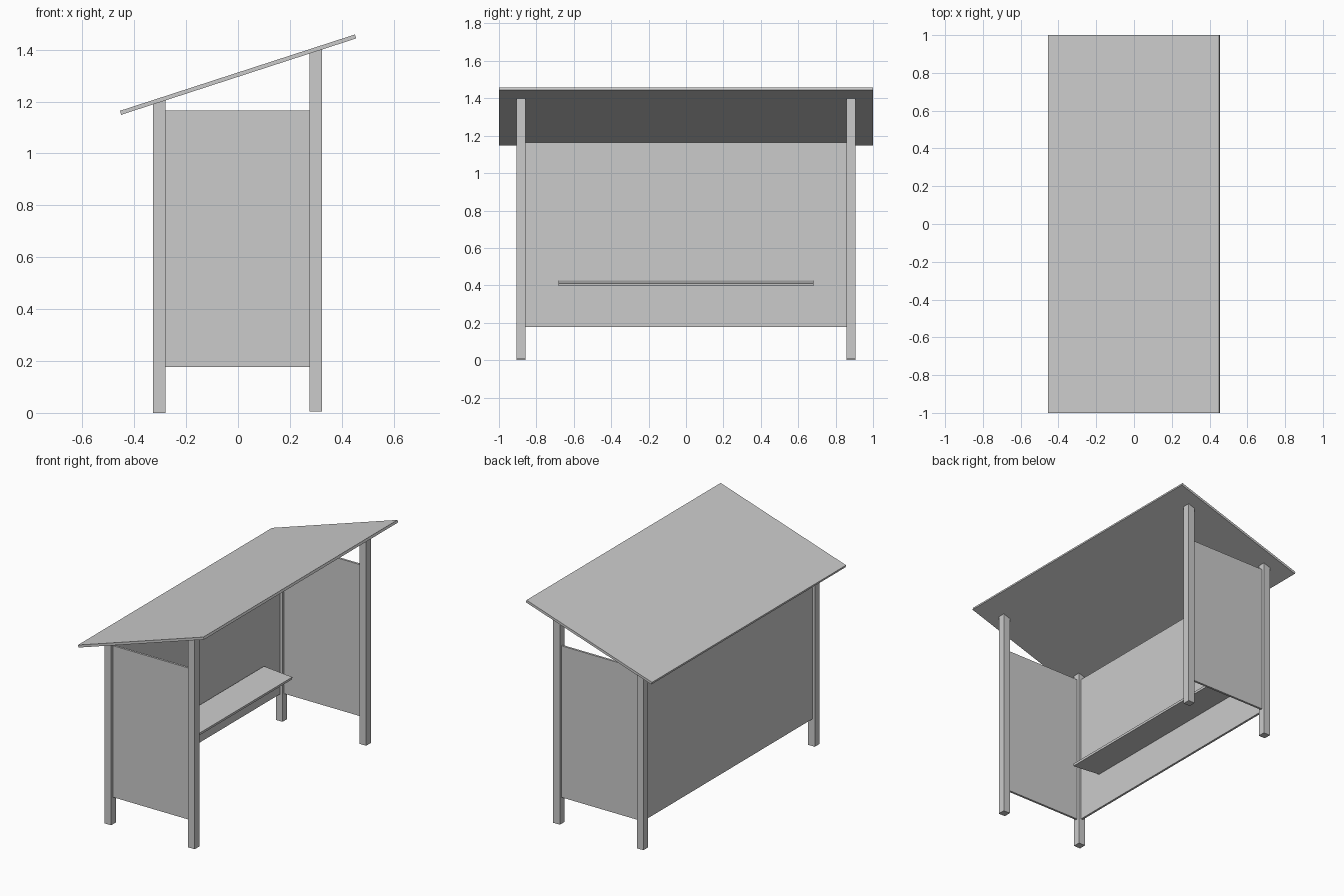
import bpy, bmesh, math
from mathutils import Vector

if "Cube" in bpy.data.objects:
    bpy.data.objects.remove(bpy.data.objects["Cube"])

SLOPE = math.radians(18)


def roof_underside(x):
    return 1.149 + (x + 0.45) * math.tan(SLOPE)


def extrude_profile(name, profile, y0, y1):
    """Solid made from an (x, z) profile extruded along y."""
    bm = bmesh.new()
    face = bm.faces.new([bm.verts.new((x, y0, z)) for x, z in profile])
    ext = bmesh.ops.extrude_face_region(bm, geom=[face])
    verts = [g for g in ext["geom"] if isinstance(g, bmesh.types.BMVert)]
    bmesh.ops.translate(bm, verts=verts, vec=(0, y1 - y0, 0))
    bmesh.ops.recalc_face_normals(bm, faces=bm.faces)
    mesh = bpy.data.meshes.new(name)
    bm.to_mesh(mesh)
    bm.free()
    obj = bpy.data.objects.new(name, mesh)
    bpy.context.collection.objects.link(obj)
    return obj


def box(name, x0, x1, y0, y1, z0, z1):
    return extrude_profile(name, [(x0, z0), (x1, z0), (x1, z1), (x0, z1)], y0, y1)


def sloped_slab(name, start, length, thick, angle, y):
    """Tilted board, given its lower-left corner in the xz plane."""
    a = Vector((start[0], start[1]))
    d = Vector((math.cos(angle), math.sin(angle))) * length
    n = Vector((-math.sin(angle), math.cos(angle))) * thick
    return extrude_profile(name, [a, a + d, a + d + n, a + n], -y, y)


# Posts with tops cut to the roof pitch, and side walls between them
for side, s in (("left", -1), ("right", 1)):
    ya, yb = sorted((s * 0.859, s * 0.907))
    for part, x0, x1, z0 in (("low_post", -0.328, -0.280, 0.0),
                             ("tall_post", 0.275, 0.323, 0.005)):
        extrude_profile(f"{side}_{part}",
                        [(x0, z0), (x1, z0),
                         (x1, roof_underside(x1)), (x0, roof_underside(x0))], ya, yb)
    box(f"{side}_side_wall", -0.280, 0.275,
        s * 0.883 - 0.007, s * 0.883 + 0.007, 0.177, 1.165)

# Rear wall
box("rear_wall", -0.311, -0.297, -0.859, 0.859, 0.177, 1.165)

# Bench, slightly tilted
sloped_slab("bench_seat", (-0.292, 0.412), 0.205, 0.015, math.radians(-4.5), 0.683)

# Sloping roof
sloped_slab("roof", (-0.45, 1.149), 0.952, 0.016, SLOPE, 1.0)
